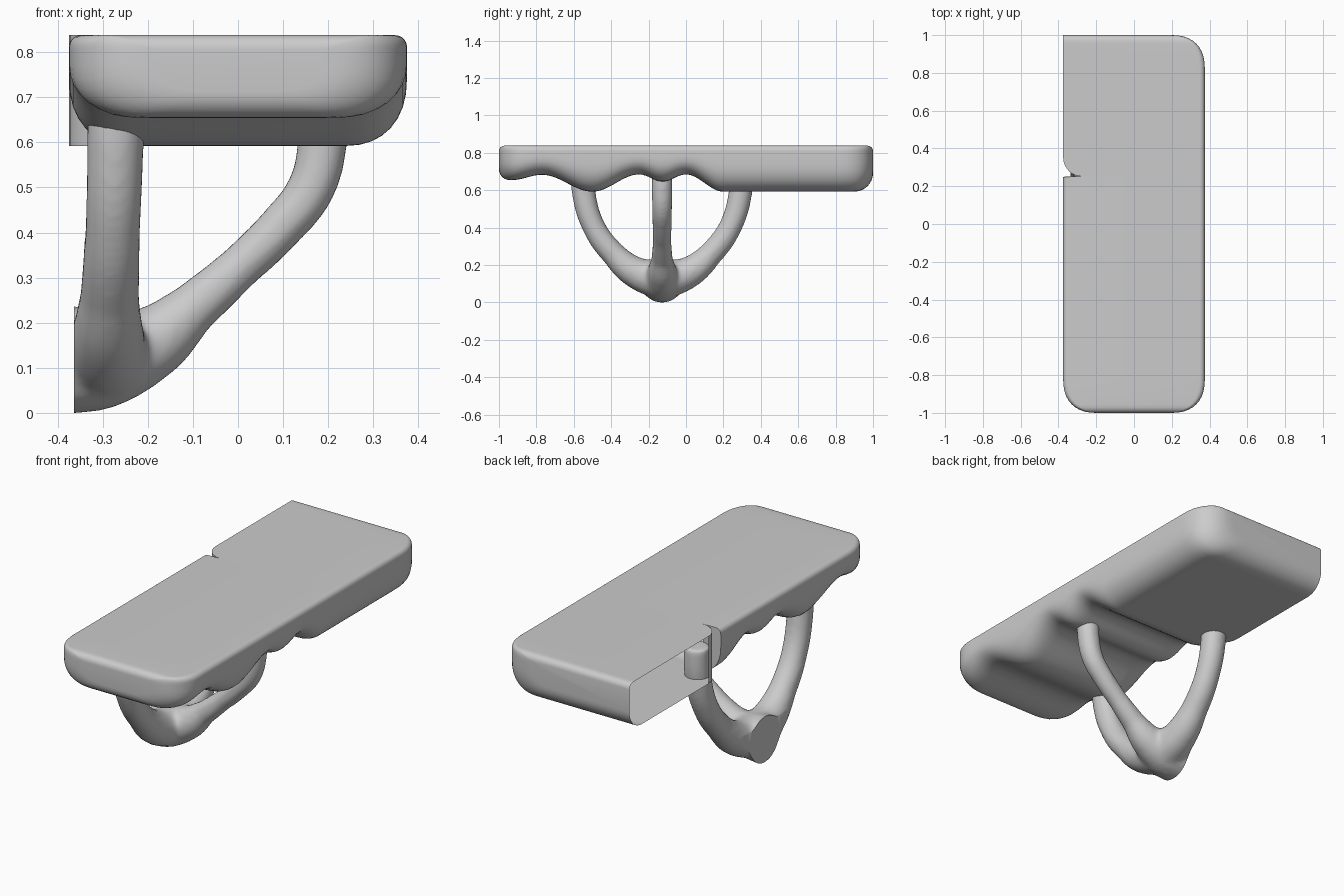
import bpy, bmesh, math

if "Cube" in bpy.data.objects:
    bpy.data.objects.remove(bpy.data.objects["Cube"])

TOP, HALF = 0.838, 0.375
# underside height along the length (wavy near the front, flat at the back)
WAVE = [(-1, .652), (-.93, .654), (-.77, .682), (-.5, .592), (-.25, .684),
        (-.125, .646), (0, .684), (.2, .592), (1, .592)]


def underside(y):
    for (a, za), (b, zb) in zip(WAVE, WAVE[1:]):
        if y <= b:
            t = (1 - math.cos(math.pi * (y - a) / (b - a))) / 2
            return za + (zb - za) * t
    return WAVE[-1][1]


def inset(d, r, p=2.4):
    """How far a rounded corner of radius r pulls in at distance d from the end."""
    if d >= r:
        return 0
    return r * (1 - (1 - (1 - d / r) ** p) ** (1 / p))


def arc(cx, cz, rx, rz, start, n=8, p=2.3):
    pts = []
    for i in range(n + 1):
        a = start + math.pi / 2 * i / n
        c, s = math.cos(a), math.sin(a)
        pts.append((cx + rx * math.copysign(abs(c) ** (2 / p), c),
                    cz + rz * math.copysign(abs(s) ** (2 / p), s)))
    return pts


def section(y, is_open):
    d = 1 - abs(y)
    side = inset(d, .18)
    right = HALF - side
    left = -HALF + (side if not is_open else inset(y - .252, .1, 2))
    top = TOP - inset(d, .03, 2)
    bottom = underside(y) + inset(d, .1 if y > 0 else .06, 2)
    h = top - bottom
    rx, rz, rt = .14, h * .62, min(.03, h * .2)
    lx, lz, lt = (0, 0, 0) if is_open else (rx, rz, rt)
    pts = arc(left + lx, bottom + lz, lx, lz, math.pi)
    pts += arc(right - rx, bottom + rz, rx, rz, 1.5 * math.pi)
    pts += arc(right - rt, top - rt, rt, rt, 0)
    pts += arc(left + lt, top - lt, lt, lt, math.pi / 2)
    return [(x, y, z) for x, z in pts]


# shelf board: closed rounded part, then a part with an open back edge
ends = [.18 * (i / 10) ** 2 for i in range(11)]
stations = [(-1 + d, False) for d in ends]
stations += [(-.82 + 1.07 * i / 64, False) for i in range(1, 65)]
stations += [(.252 + .1 * (i / 8) ** 2, True) for i in range(9)]
stations += [(.352 + .468 * i / 6, True) for i in range(1, 6)]
stations += [(1 - d, True) for d in reversed(ends)]

bm = bmesh.new()
rings = [[bm.verts.new(p) for p in section(y, o)] for y, o in stations]
for (y, _), a, b in zip(stations, rings, rings[1:]):
    n = len(a)
    for i in range(n):
        if i == n - 1 and y > .34:      # open back edge
            continue
        j = (i + 1) % n
        bm.faces.new((a[i], a[j], b[j], b[i]))
bm.faces.new(rings[0])
bm.faces.new(rings[-1])
bmesh.ops.remove_doubles(bm, verts=bm.verts, dist=1e-5)
bmesh.ops.recalc_face_normals(bm, faces=bm.faces)
mesh = bpy.data.meshes.new("shelf_board")
bm.to_mesh(mesh)
bm.free()
board = bpy.data.objects.new("shelf_board", mesh)
bpy.context.collection.objects.link(board)


def tube(name, pts):
    """Smooth tube through (x, y, z, radius) points."""
    cu = bpy.data.curves.new(name, 'CURVE')
    cu.dimensions = '3D'
    cu.bevel_depth, cu.bevel_resolution = 1, 6
    cu.resolution_u, cu.use_fill_caps = 8, True
    sp = cu.splines.new('BEZIER')
    sp.bezier_points.add(len(pts) - 1)
    for bp, (x, y, z, r) in zip(sp.bezier_points, pts):
        bp.co, bp.radius = (x, y, z), r
        bp.handle_left_type = bp.handle_right_type = 'AUTO'
    ob = bpy.data.objects.new(name, cu)
    bpy.context.collection.objects.link(ob)
    return ob


# bracket: one forward strut and two mirrored rear arms meeting at the foot
MID = -.128
strut = tube("bracket", [(.19, MID, .74, .056), (.187, MID, .6, .056), (.16, MID, .5, .054),
                         (.095, MID, .418, .052), (0, MID, .326, .05), (-.1, MID, .238, .058),
                         (-.2, MID, .158, .085), (-.3, MID, .128, .115), (-.45, MID, .125, .127)])
arms = [tube("rear_arm", [(-.272, MID + s * .425, .75, .064), (-.272, MID + s * .42, .6, .064),
                          (-.278, MID + s * .365, .41, .062), (-.285, MID + s * .26, .265, .066),
                          (-.29, MID + s * .14, .165, .085), (-.295, MID, .125, .11)])
        for s in (-1, 1)]
bpy.ops.object.select_all(action='DESELECT')
for ob in arms + [strut]:
    ob.select_set(True)
bpy.context.view_layer.objects.active = strut
bpy.ops.object.convert(target='MESH')
bpy.ops.object.join()
bracket = bpy.context.view_layer.objects.active
bm = bmesh.new()
bm.from_mesh(bracket.data)
bmesh.ops.remove_doubles(bm, verts=bm.verts, dist=1e-4)
bmesh.ops.recalc_face_normals(bm, faces=bm.faces)
bm.to_mesh(bracket.data)
bm.free()
rm = bracket.modifiers.new("blend", 'REMESH')
rm.mode, rm.voxel_size = 'VOXEL', .011
sm = bracket.modifiers.new("soften", 'SMOOTH')
sm.factor, sm.iterations = .5, 12
for m in ("blend", "soften"):
    bpy.ops.object.modifier_apply(modifier=m)

# flat wall face on the foot
bm = bmesh.new()
bm.from_mesh(bracket.data)
bmesh.ops.bisect_plane(bm, geom=bm.verts[:] + bm.edges[:] + bm.faces[:], plane_co=(-.364, 0, 0),
                       plane_no=(-1, 0, 0), clear_outer=True)
bmesh.ops.holes_fill(bm, edges=[e for e in bm.edges if e.is_boundary], sides=0)
low = min(v.co.z for v in bm.verts)
for v in bm.verts:
    v.co.z -= low
bm.to_mesh(bracket.data)
bm.free()

for ob in (board, bracket):
    bpy.ops.object.select_all(action='DESELECT')
    ob.select_set(True)
    bpy.context.view_layer.objects.active = ob
    bpy.ops.object.shade_smooth_by_angle(angle=math.radians(40))
